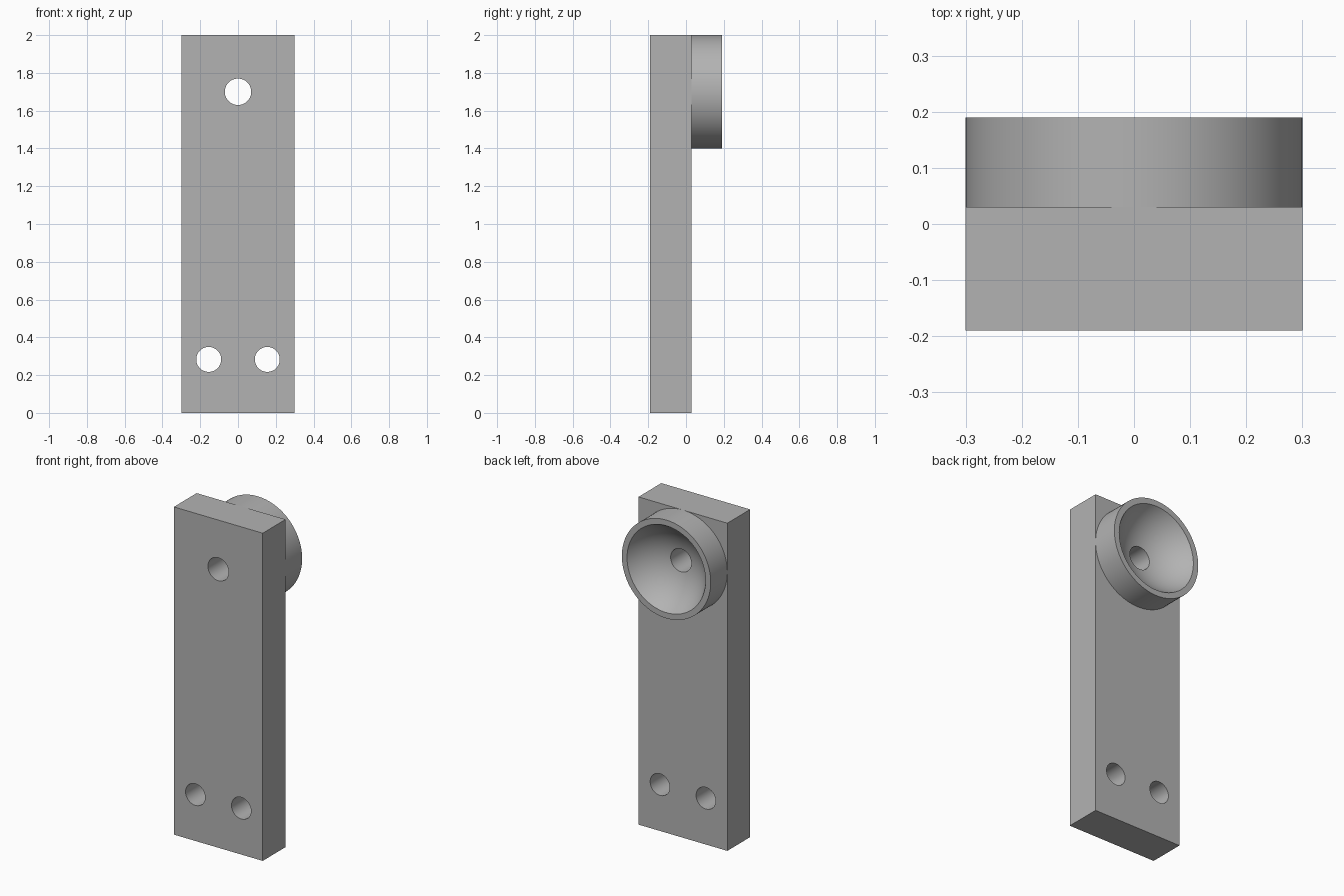
import bpy
import bmesh
import math
from mathutils import Matrix, Vector

cube = bpy.data.objects.get("Cube")
if cube:
    bpy.data.objects.remove(cube, do_unlink=True)

SIDES = 96
FRONT, BACK, RIM = -0.19, 0.03, 0.19      # depths along y
CUP_Z, CUP_R, BOWL_R, BOWL_DEPTH = 1.7, 0.3, 0.265, 0.15
TOP_HOLE_R, LOW_HOLE_R = 0.07, 0.066

grey = bpy.data.materials.new("plain grey")
grey.use_nodes = True
colour = (0.45, 0.45, 0.45, 1)
grey.diffuse_color = colour
grey.node_tree.nodes["Principled BSDF"].inputs["Base Color"].default_value = colour


def add_object(name, bm):
    bmesh.ops.recalc_face_normals(bm, faces=bm.faces)
    mesh = bpy.data.meshes.new(name)
    bm.to_mesh(mesh)
    bm.free()
    mesh.materials.append(grey)
    obj = bpy.data.objects.new(name, mesh)
    bpy.context.collection.objects.link(obj)
    return obj


def smooth(obj):
    bpy.ops.object.select_all(action='DESELECT')
    obj.select_set(True)
    bpy.context.view_layer.objects.active = obj
    bpy.ops.object.shade_smooth_by_angle(angle=math.radians(30))


# Flat mounting plate
bm = bmesh.new()
bmesh.ops.create_cube(bm, size=1)
bmesh.ops.scale(bm, vec=(2 * CUP_R, BACK - FRONT, 2), verts=bm.verts)
bmesh.ops.translate(bm, vec=(0, (FRONT + BACK) / 2, 1), verts=bm.verts)
plate = add_object("mounting_plate", bm)

# Drill the three through holes
bm = bmesh.new()
for x, z, r in ((0, CUP_Z, TOP_HOLE_R), (-0.155, 0.283, LOW_HOLE_R), (0.155, 0.283, LOW_HOLE_R)):
    place = Matrix.Translation((x, 0, z)) @ Matrix.Rotation(math.pi / 2, 4, 'X')
    bmesh.ops.create_cone(bm, cap_ends=True, segments=SIDES, radius1=r, radius2=r,
                          depth=1, matrix=place)
drills = add_object("hole_cutter", bm)
drills.hide_render = True
cut = plate.modifiers.new("holes", 'BOOLEAN')
cut.operation = 'DIFFERENCE'
cut.solver = 'EXACT'
cut.object = drills
bpy.context.view_layer.objects.active = plate
bpy.ops.object.modifier_apply(modifier=cut.name)
bpy.data.objects.remove(drills, do_unlink=True)
smooth(plate)

# Round cup with a spherical bowl, turned about the top hole's axis
sphere_r = (BOWL_R ** 2 + BOWL_DEPTH ** 2) / (2 * BOWL_DEPTH)
centre_y = RIM - BOWL_DEPTH + sphere_r
start, end = math.asin(TOP_HOLE_R / sphere_r), math.asin(BOWL_R / sphere_r)
profile = [(TOP_HOLE_R, BACK)]
for i in range(17):
    a = start + (end - start) * i / 16
    profile.append((sphere_r * math.sin(a), centre_y - sphere_r * math.cos(a)))
profile += [(CUP_R, RIM), (CUP_R, BACK)]

bm = bmesh.new()
verts = [bm.verts.new((r, y, CUP_Z)) for r, y in profile]
edges = [bm.edges.new((a, b)) for a, b in zip(verts, verts[1:] + verts[:1])]
bmesh.ops.spin(bm, geom=verts + edges, cent=Vector((0, 0, CUP_Z)), axis=(0, 1, 0),
               angle=2 * math.pi, steps=SIDES, use_merge=True)
bmesh.ops.remove_doubles(bm, verts=bm.verts, dist=0.0001)
smooth(add_object("round_cup", bm))
